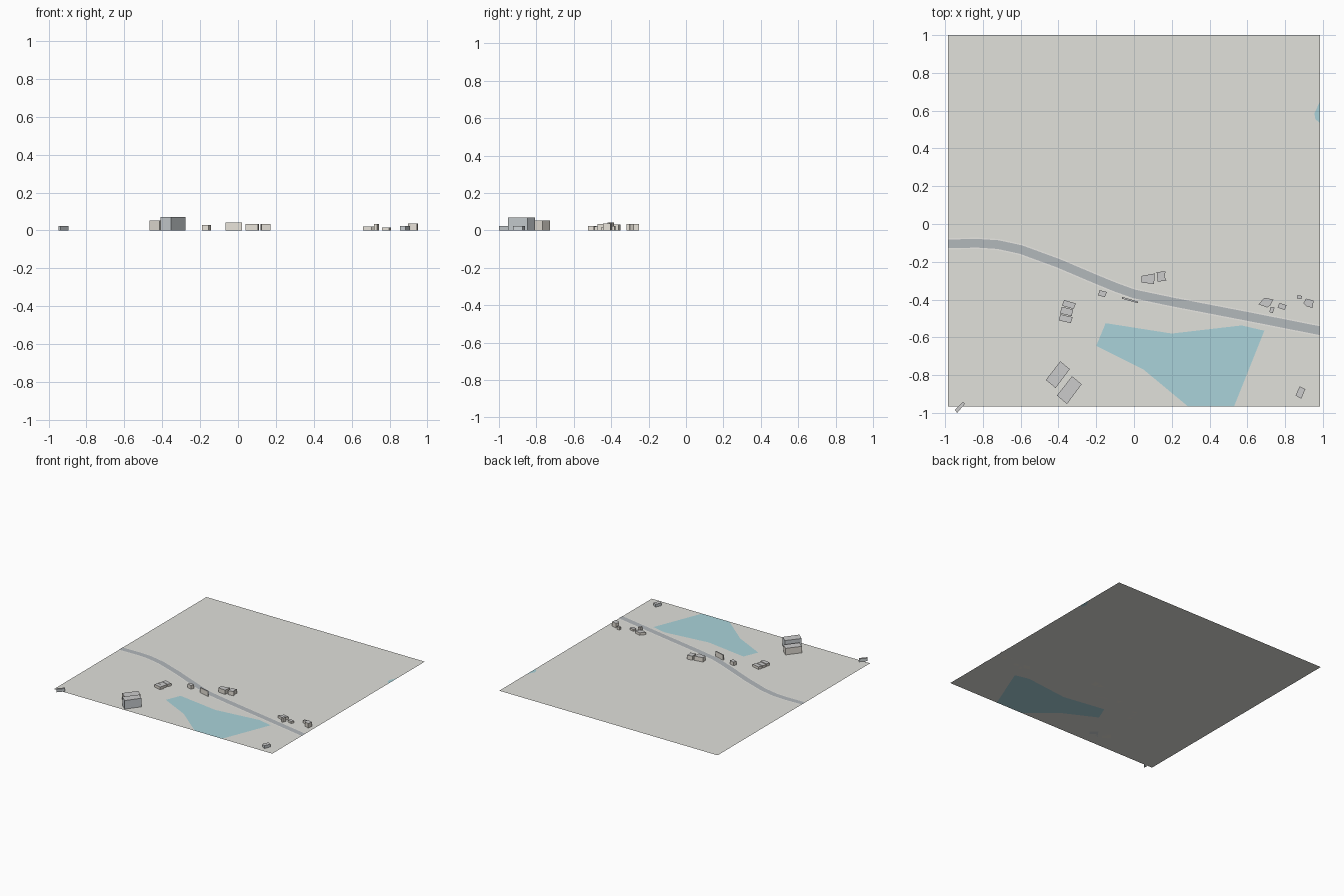
import bpy, bmesh
from mathutils import Vector

if "Cube" in bpy.data.objects:
    bpy.data.objects.remove(bpy.data.objects["Cube"])


def material(name, rgb):
    m = bpy.data.materials.new(name)
    m.diffuse_color = (*rgb, 1)
    m.use_nodes = True
    m.node_tree.nodes["Principled BSDF"].inputs["Base Color"].default_value = m.diffuse_color
    return m


GROUND = material("ground", (0.75, 0.75, 0.71))
WATER = material("water", (0.40, 0.65, 0.70))
ROAD = material("asphalt", (0.45, 0.48, 0.50))
KERB = material("kerb", (0.82, 0.81, 0.77))
ROOF = material("roof", (0.65, 0.66, 0.65))
BEIGE = material("beige_wall", (0.80, 0.76, 0.69))
SLATE = material("slate_wall", (0.62, 0.66, 0.68))


def finish(name, bm, mats):
    me = bpy.data.meshes.new(name)
    bm.to_mesh(me)
    bm.free()
    for m in mats:
        me.materials.append(m)
    ob = bpy.data.objects.new(name, me)
    bpy.context.collection.objects.link(ob)
    return ob


def flat(name, pts, mat, z=0.0):
    """One flat polygon facing up."""
    bm = bmesh.new()
    f = bm.faces.new([bm.verts.new((x, y, z)) for x, y in pts])
    f.normal_update()
    if f.normal.z < 0:
        f.normal_flip()
    return finish(name, bm, [mat])


def ribbon(name, path, width, mat, z):
    """Flat strip along a path; its ends are cut along y."""
    bm = bmesh.new()
    p = [Vector(q) for q in path]
    rows = []
    for i, c in enumerate(p):
        t = (p[min(i + 1, len(p) - 1)] - p[max(i - 1, 0)]).normalized()
        n = Vector((-t.y, t.x))
        if i in (0, len(p) - 1):
            n = Vector((0, 1 / t.x))
        rows.append([bm.verts.new((*(c + n * s * width / 2), z)) for s in (-1, 1)])
    for (a, b), (c, d) in zip(rows, rows[1:]):
        bm.faces.new((a, c, d, b))
    return finish(name, bm, [mat])


def building(name, pts, height, wall):
    """Footprint extruded to a flat roof."""
    bm = bmesh.new()
    base = bm.faces.new([bm.verts.new((x, y, 0)) for x, y in pts])
    top = bmesh.ops.extrude_face_region(bm, geom=[base], use_keep_orig=True)["geom"]
    bmesh.ops.translate(bm, vec=(0, 0, height),
                        verts=[v for v in top if isinstance(v, bmesh.types.BMVert)])
    bmesh.ops.recalc_face_normals(bm, faces=bm.faces)
    for f in bm.faces:
        f.material_index = 1 if f.normal.z > 0.5 else 0
    return finish(name, bm, [wall, ROOF])


# Water areas, and the ground outline notched around them
lake = [(.285, -.965), (.05, -.77), (-.20, -.645), (-.15, -.525),
        (.20, -.58), (.57, -.537), (.69, -.565), (.53, -.965)]
pond = [(.985, .535), (.96, .555), (.955, .585), (.985, .65)]
flat("lake", lake, WATER)
flat("pond", pond, WATER)
flat("ground", [(-.985, -.965)] + lake + [(.985, -.965)] + pond
     + [(.985, 1), (-.985, 1)], GROUND)

# Road with a pale kerb below it
path = [(-.985, -.105), (-.83, -.102), (-.72, -.109), (-.6, -.135), (-.4, -.208),
        (-.2, -.293), (-.1, -.334), (0, -.37), (.2, -.412), (.6, -.489), (.985, -.565)]
ribbon("road_kerb", path, 0.060, KERB, 0.001)
ribbon("road", path, 0.046, ROAD, 0.002)

# Building footprints, heights and wall colours
buildings = {
    "corner_shed": ([(-.948, -.985), (-.905, -.94), (-.895, -.952), (-.936, -1)], .024, SLATE),
    "large_block_west": ([(-.39, -.727), (-.34, -.768), (-.415, -.868), (-.467, -.826)], .053, BEIGE),
    "large_block_east": ([(-.328, -.806), (-.277, -.848), (-.355, -.953), (-.408, -.908)], .07, SLATE),
    "row_house_north": ([(-.37, -.403), (-.308, -.42), (-.32, -.45), (-.382, -.432)], .02, BEIGE),
    "row_house_middle": ([(-.383, -.438), (-.322, -.453), (-.33, -.488), (-.392, -.473)], .02, BEIGE),
    "row_house_south": ([(-.39, -.478), (-.325, -.493), (-.335, -.525), (-.398, -.51)], .022, BEIGE),
    "road_hut": ([(-.182, -.35), (-.143, -.36), (-.155, -.387), (-.19, -.377)], .03, BEIGE),
    "road_wall": ([(-.062, -.386), (.022, -.411), (.022, -.42), (-.065, -.395)], .041, BEIGE),
    "north_house": ([(.04, -.275), (.11, -.262), (.106, -.318), (.04, -.31)], .035, BEIGE),
    "north_annex": ([(.12, -.255), (.167, -.25), (.162, -.28), (.172, -.3), (.125, -.305)], .033, BEIGE),
    "farm_house": ([(.69, -.39), (.738, -.4), (.722, -.43), (.705, -.442), (.66, -.425)], .02, BEIGE),
    "farm_tower": ([(.723, -.438), (.744, -.441), (.735, -.472), (.717, -.466)], .034, BEIGE),
    "farm_barn": ([(.77, -.418), (.808, -.43), (.797, -.455), (.76, -.443)], .016, BEIGE),
    "east_shed": ([(.865, -.376), (.89, -.381), (.885, -.398), (.863, -.394)], .023, BEIGE),
    "east_house": ([(.91, -.395), (.951, -.405), (.945, -.445), (.912, -.435), (.897, -.42)], .036, BEIGE),
    "south_east_house": ([(.877, -.86), (.907, -.875), (.885, -.925), (.855, -.908)], .023, SLATE),
}
for name, (pts, h, wall) in buildings.items():
    building(name, pts, h, wall)
